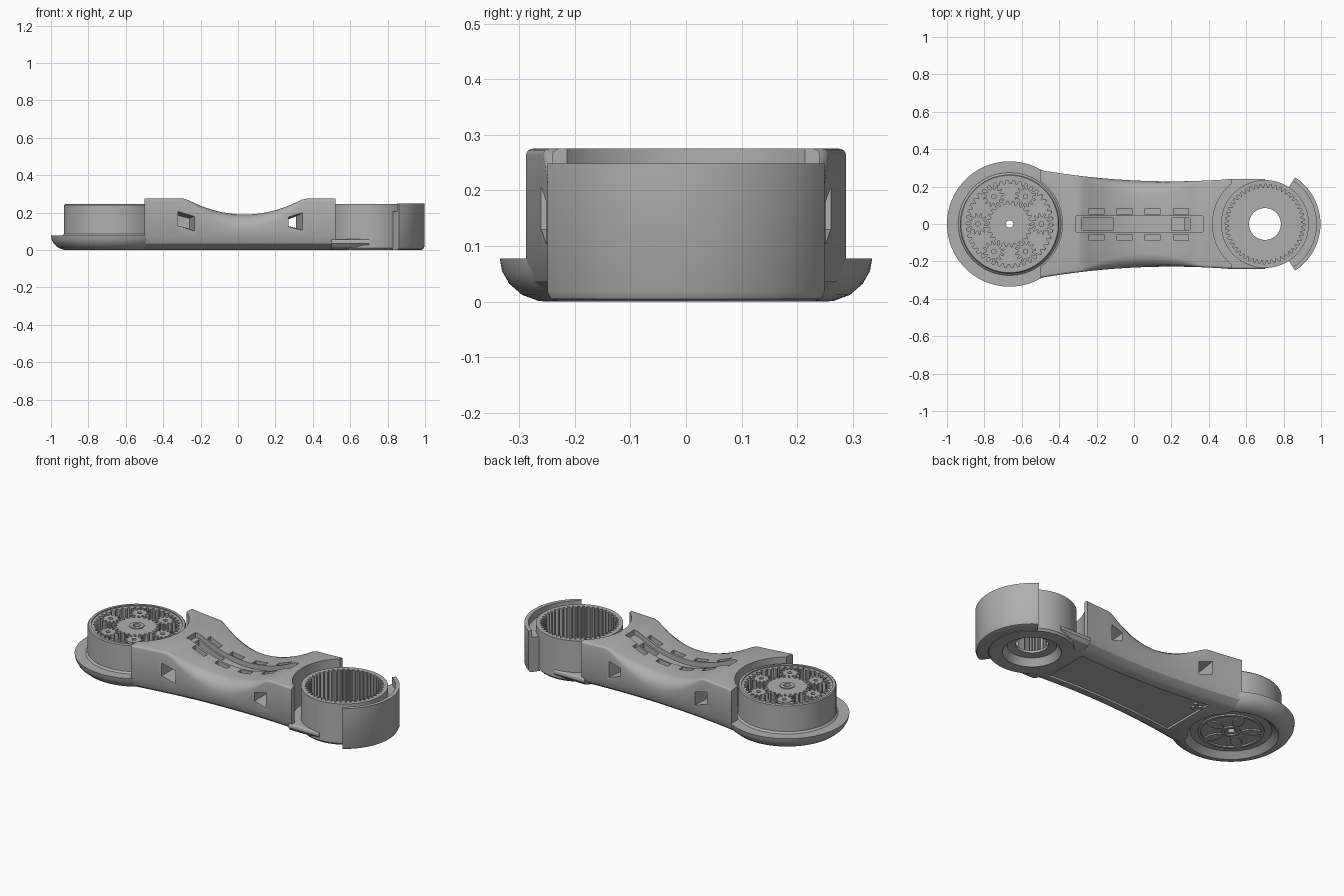
import bpy, bmesh
from math import cos, sin, tau, radians

if "Cube" in bpy.data.objects:
    bpy.data.objects.remove(bpy.data.objects["Cube"])

GREY = bpy.data.materials.new("machined grey")
GREY.use_nodes = True
GREY.diffuse_color = (0.43, 0.43, 0.43, 1)
for node in GREY.node_tree.nodes:
    if node.type == "BSDF_PRINCIPLED":
        node.inputs["Base Color"].default_value = GREY.diffuse_color
parts = []
LEFT, RIGHT = -0.665, 0.70      # centres of the two gear housings


def loft(name, loops, wrap=False, keep=True):
    """Skin equal-length loops; cap the ends, or join last to first."""
    bm = bmesh.new()
    rows = [[bm.verts.new(p) for p in loop] for loop in loops]
    n = len(rows[0])
    pairs = list(zip(rows, rows[1:]))
    if wrap:
        pairs.append((rows[-1], rows[0]))
    else:
        bm.faces.new(rows[0])
        bm.faces.new(rows[-1])
    for a, b in pairs:
        for i in range(n):
            j = (i + 1) % n
            bm.faces.new((a[i], a[j], b[j], b[i]))
    bmesh.ops.recalc_face_normals(bm, faces=bm.faces)
    mesh = bpy.data.meshes.new(name)
    bm.to_mesh(mesh)
    bm.free()
    obj = bpy.data.objects.new(name, mesh)
    bpy.context.collection.objects.link(obj)
    if keep:
        mesh.materials.append(GREY)
        parts.append(obj)
    return obj


def toothed(cx, cy, root, tip, teeth, z, phase=0):
    n = teeth * 4
    return [(cx + r * cos(a), cy + r * sin(a), z) for k in range(n)
            for r, a in [(tip if k % 4 in (1, 2) else root, phase + tau * k / n)]]


def circle(cx, r, z, cy=0, quarter=24):
    return toothed(cx, cy, r, r, quarter, z)


def lathe(name, cx, profile):
    return loft(name, [circle(cx, r, z) for r, z in profile], wrap=True)


def cut(obj, loops):
    tool = loft("cutter", loops, keep=False)
    tool.hide_render = True
    mod = obj.modifiers.new("cut", "BOOLEAN")
    mod.operation, mod.solver, mod.object = "DIFFERENCE", "EXACT", tool
    bpy.context.view_layer.update()
    graph = bpy.context.evaluated_depsgraph_get()
    mesh = bpy.data.meshes.new_from_object(obj.evaluated_get(graph))
    obj.modifiers.clear()
    obj.data = mesh
    bpy.data.objects.remove(tool)


def disc(cx, r, z0, z1, cy=0):
    return [circle(cx, r, z0, cy), circle(cx, r, z1, cy)]


def box_section(x, y0, y1, z0, z1):
    return [(x, y0, z0), (x, y1, z0), (x, y1, z1), (x, y0, z1)]


# Arm shape: waisted sides, dipped top
def width(x):
    return 0.228 + 0.06 * ((x - 0.2) / 0.7) ** 2


def dip(x):
    return min(1, abs((x - 0.035) / 0.315)) ** 2


def top(x):
    return 0.19 + 0.085 * dip(x)


def section(x, w, t, c):
    b = min(0.075, t * 0.6)
    half = [(w - 0.08, 0), (w - 0.045, b * 0.16), (w - 0.015, b * 0.47), (w, b),
            (w, t - c), (w - c * 0.08, t - c * 0.62), (w - c * 0.3, t - c * 0.3),
            (w - c * 0.62, t - c * 0.08), (w - c, t)]
    return [(x, y, z) for y, z in half] + [(x, -y, z) for y, z in reversed(half)]


def steps(a, b, n):
    return [a + (b - a) * i / n for i in range(n + 1)]


arm = loft("arm_body", [section(x, width(x), top(x), 0.012 + 0.06 * (1 - dip(x)))
                        for x in steps(-0.5, 0.52, 34)])
# Clearance around the housings
cut(arm, disc(LEFT, 0.282, 0.076, 0.4))
cut(arm, disc(LEFT, 0.23, -0.1, 0.2))
cut(arm, disc(RIGHT, 0.28, 0.058, 0.4))
cut(arm, disc(RIGHT, 0.2, -0.1, 0.2))
# Central channel with two deeper pockets
cut(arm, [box_section(x, -0.042, 0.042, top(x) - 0.03, 0.4) for x in steps(-0.31, 0.37, 24)])
for a, b in ((-0.28, -0.11), (0.2, 0.3)):
    cut(arm, [box_section(x, -0.032, 0.032, top(x) - 0.075, 0.4) for x in steps(a, b, 4)])
# Paired slots beside the channel
for x in (-0.2, -0.052, 0.1, 0.252):
    for y in (-0.072, 0.068):
        cut(arm, [box_section(x + d, y - 0.016, y + 0.016, top(x + d) - 0.04, 0.4)
                  for d in (-0.04, 0.04)])


# Side windows tapering inward
def window(y, corners):
    return [(x, y, z) for x, z in corners]


pocket = [(-0.32, 0.215), (-0.32, 0.13), (-0.22, 0.095), (-0.22, 0.185)]
pocket_floor = [(-0.32, 0.185), (-0.32, 0.13), (-0.26, 0.115), (-0.26, 0.17)]
tunnel = [(0.375, 0.215), (0.375, 0.095), (0.27, 0.125), (0.27, 0.185)]
tunnel_waist = [(0.31, 0.18), (0.31, 0.118), (0.27, 0.128), (0.27, 0.165)]
for s in (-1, 1):
    cut(arm, [window(s * 0.32, pocket), window(s * 0.12, pocket_floor)])
cut(arm, [window(-0.32, tunnel), window(-0.12, tunnel_waist),
          window(0.12, tunnel_waist), window(0.32, tunnel)])
# Recessed underside panel
cut(arm, [box_section(x, 0.1 - width(x), width(x) - 0.1, -0.1, 0.012)
          for x in steps(-0.37, 0.47, 8)])

# Low bridge joining arm and open housing
bridge = loft("housing_bridge", [section(x, width(0.52), 0.058, 0.01) for x in (0.5, 0.6, 0.7)])
cut(bridge, disc(RIGHT, 0.2, -0.1, 0.2))

# Planetary housing with rounded flange
lathe("flanged_housing", LEFT, [
    (0.02, 0.045), (0.02, 0.03), (0.215, 0.03), (0.25, 0.0), (0.265, 0.001), (0.295, 0.012),
    (0.318, 0.032), (0.331, 0.055), (0.335, 0.077), (0.275, 0.077), (0.265, 0.087),
    (0.265, 0.24), (0.26, 0.246), (0.245, 0.246), (0.245, 0.045)])


def ring_gear(name, cx, outer, root, tip, teeth, z0, z1):
    loft(name, [toothed(cx, 0, outer, outer, teeth, z0), toothed(cx, 0, outer, outer, teeth, z1),
                toothed(cx, 0, root, tip, teeth, z1), toothed(cx, 0, root, tip, teeth, z0)],
         wrap=True)


def spur_gear(name, cx, cy, root, tip, bore, teeth, z0, z1, phase=0):
    shape = [(bore, bore, z0), (root, tip, z0), (root, tip, z1), (bore, bore, z1)]
    loft(name, [toothed(cx, cy, r, t, teeth, z, phase) for r, t, z in shape], wrap=True)


ring_gear("planetary_ring", LEFT, 0.25, 0.233, 0.213, 42, 0.04, 0.24)
spur_gear("sun_gear", LEFT, 0, 0.107, 0.125, 0.038, 24, 0.04, 0.235)
lathe("sun_bush", LEFT, [(0.02, 0.035), (0.04, 0.035), (0.04, 0.24), (0.02, 0.24)])
for i in range(6):
    a = tau * i / 6
    spur_gear("planet_gear", LEFT + 0.17 * cos(a), 0.17 * sin(a),
              0.038, 0.058, 0.012, 12, 0.04, 0.235, a)

# Underside carrier: rings and petal spokes
for r in (0.05, 0.175):
    lathe("carrier_ring", LEFT, [(r - 0.015, 0.022), (r, 0.022), (r, 0.032), (r - 0.015, 0.032)])
for i in range(5):
    a = tau * i / 5
    petal = [(0.11 + 0.055 * cos(tau * k / 20), 0.028 * sin(tau * k / 20)) for k in range(20)]
    loft("carrier_petal", [[(LEFT + u * cos(a) - v * sin(a), u * sin(a) + v * cos(a), z)
                            for u, v in petal] for z in (0.022, 0.032)])
for x, y in ((-0.33, 0.09), (-0.36, 0.115), (-0.32, 0.125)):
    loft("underside_stud", disc(x, 0.012, 0.002, 0.02, y))

# Open ring-gear housing
lathe("open_housing_floor", RIGHT, [
    (0.085, 0.06), (0.085, 0.045), (0.13, 0.04), (0.155, 0.0), (0.225, 0.0), (0.235, 0.012),
    (0.235, 0.06)])
ring_gear("open_ring_gear", RIGHT, 0.235, 0.213, 0.193, 48, 0.05, 0.246)

# Crescent guard at the free end
guard = [(0.23, 0.0), (0.275, 0.0), (0.29, 0.005), (0.297, 0.018), (0.297, 0.248),
         (0.275, 0.248), (0.275, 0.205), (0.23, 0.205)]
loft("crescent_guard", [[(RIGHT + r * cos(radians(d)), r * sin(radians(d)), z) for r, z in guard]
                        for d in steps(-57, 57, 36)])

# Smooth the curved surfaces, keep edges sharp
for o in bpy.context.view_layer.objects:
    o.select_set(o in parts)
bpy.context.view_layer.objects.active = arm
bpy.ops.object.shade_smooth_by_angle(angle=radians(30))
